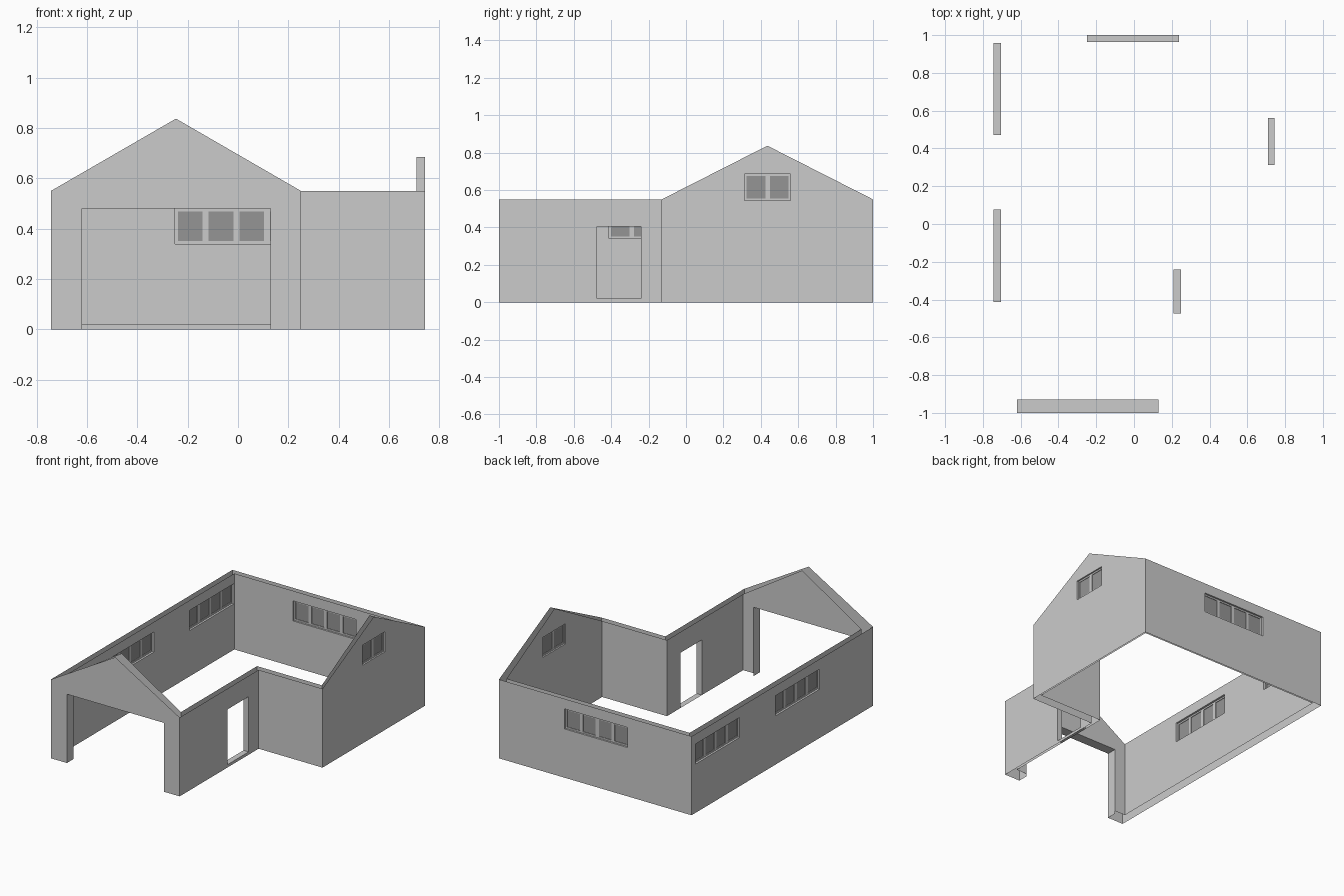
import bpy
import bmesh
from mathutils import Vector

cube = bpy.data.objects.get("Cube")
if cube:
    bpy.data.objects.remove(cube, do_unlink=True)


def material(name, grey):
    mat = bpy.data.materials.new(name)
    mat.use_nodes = True
    colour = (grey, grey, grey, 1)
    mat.diffuse_color = colour
    mat.node_tree.nodes["Principled BSDF"].inputs["Base Color"].default_value = colour
    return mat


WALL = material("wall_grey", 0.6)
GLASS = material("window_dark_grey", 0.3)

EAVE, RIDGE, FLOOR = 0.55, 0.837, 0.02
# Outside and inside planes of the L-shaped plan
LEFT, LEFT_IN = -0.743, -0.703
RIGHT, RIGHT_IN = 0.743, 0.71
FRONT, FRONT_IN = -1.0, -0.93
BACK, BACK_IN = 1.0, 0.963
SIDE, SIDE_IN = 0.25, 0.21
STEP, STEP_IN = -0.13, -0.09


def place(axis, u, d, z):
    """u runs along the wall, d is depth through it."""
    return Vector((u, d, z) if axis == "x" else (d, u, z))


def finish(name, bm, mat):
    mesh = bpy.data.meshes.new(name)
    bm.to_mesh(mesh)
    bm.free()
    mesh.materials.append(mat)
    bpy.context.collection.objects.link(bpy.data.objects.new(name, mesh))


def add_face(bm, points, facing):
    face = bm.faces.new([bm.verts.new(p) for p in points])
    face.normal_update()
    if face.normal.dot(facing) < 0:
        face.normal_flip()
    return face


def add_sheet(bm, axis, depth, outline, holes, facing):
    """Flat wall skin with rectangular openings cut through."""
    part = bmesh.new()
    add_face(part, [place(axis, u, depth, z) for u, z in outline], facing)
    for u0, u1, z0, z1 in holes:
        for u in (u0, u1):
            bmesh.ops.bisect_plane(part, geom=part.verts[:] + part.edges[:] + part.faces[:],
                                   plane_co=place(axis, u, 0, 0), plane_no=place(axis, 1, 0, 0))
        for z in (z0, z1):
            bmesh.ops.bisect_plane(part, geom=part.verts[:] + part.edges[:] + part.faces[:],
                                   plane_co=(0, 0, z), plane_no=(0, 0, 1))
    cut = []
    for face in part.faces:
        c = face.calc_center_median()
        u = c.x if axis == "x" else c.y
        if any(a < u < b and lo < c.z < hi for a, b, lo, hi in holes):
            cut.append(face)
    bmesh.ops.delete(part, geom=cut, context="FACES")
    temp = bpy.data.meshes.new("sheet")
    part.to_mesh(temp)
    part.free()
    bm.from_mesh(temp)
    bpy.data.meshes.remove(temp)


def add_reveal(bm, axis, outer, inner, hole):
    """Jambs, lintel and sill joining the two skins; no sill at ground level."""
    u0, u1, z0, z1 = hole
    mid = place(axis, (u0 + u1) / 2, (outer + inner) / 2, (z0 + z1) / 2)
    ring = [(u0, z0), (u0, z1), (u1, z1), (u1, z0)]
    sides = list(zip(ring, ring[1:]))
    if z0 > 0:
        sides.append((ring[3], ring[0]))
    for a, b in sides:
        points = [place(axis, u, d, z) for (u, z), d in
                  ((a, outer), (b, outer), (b, inner), (a, inner))]
        add_face(bm, points, mid - sum(points, Vector()) / 4)


def wall(name, axis, outer, inner, span, span_in, holes=(), gable=False):
    """Hollow wall: outer and inner skin, open along top and bottom."""
    bm = bmesh.new()
    sign = 1 if outer > inner else -1
    peak = (span[0] + span[1]) / 2
    for depth, (a, b), base, way in ((outer, span, 0, sign), (inner, span_in, FLOOR, -sign)):
        outline = [(a, base), (b, base), (b, EAVE)]
        if gable:
            outline.append((peak, RIDGE))
        outline.append((a, EAVE))
        add_sheet(bm, axis, depth, outline, holes, place(axis, 0, way, 0))
    for hole in holes:
        add_reveal(bm, axis, outer, inner, hole)
    bmesh.ops.remove_doubles(bm, verts=bm.verts, dist=0.0001)
    finish(name, bm, WALL)


def add_box(bm, axis, u0, u1, d0, d1, z0, z1):
    a, b = place(axis, u0, d0, z0), place(axis, u1, d1, z1)
    made = bmesh.ops.create_cube(bm, size=1)["verts"]
    for v in made:
        v.co = (a + b) / 2 + v.co * (b - a)


def window(name, axis, outer, inner, hole, count):
    """Frame bars with a dark pane in each bay."""
    u0, u1, z0, z1 = hole
    mid, rim, bar = (outer + inner) / 2, 0.011, 0.024
    pane = (u1 - u0 - 2 * rim - (count - 1) * bar) / count
    frame, glass = bmesh.new(), bmesh.new()
    d0, d1 = mid - 0.006, mid + 0.006
    for lo, hi in ((z0, z0 + rim), (z1 - rim, z1)):
        add_box(frame, axis, u0, u1, d0, d1, lo, hi)
    for lo, hi in ((u0, u0 + rim), (u1 - rim, u1)):
        add_box(frame, axis, lo, hi, d0, d1, z0 + rim, z1 - rim)
    for i in range(count):
        start = u0 + rim + i * (pane + bar)
        add_box(glass, axis, start, start + pane, mid - 0.002, mid + 0.002, z0 + rim, z1 - rim)
        if i < count - 1:
            add_box(frame, axis, start + pane, start + pane + bar, d0, d1, z0 + rim, z1 - rim)
    for bm in (frame, glass):
        bmesh.ops.recalc_face_normals(bm, faces=bm.faces)
    finish(name + "_frame", frame, WALL)
    finish(name + "_panes", glass, GLASS)


# Openings: start, end, bottom, top
LOW, HIGH = 0.34, 0.48
garage_opening = (-0.62, 0.13, 0, HIGH)
doorway = (-0.475, -0.24, FLOOR, 0.405)
left_front = (-0.412, 0.077, LOW, HIGH)
left_back = (0.47, 0.959, LOW, HIGH)
back_opening = (-0.25, 0.237, LOW, HIGH)
gable_opening = (0.312, 0.56, 0.545, 0.685)

# Walls
wall("front_gable_wall", "x", FRONT, FRONT_IN, (LEFT, SIDE), (LEFT_IN, SIDE_IN),
     [garage_opening], gable=True)
wall("doorway_wall", "y", SIDE, SIDE_IN, (FRONT, STEP), (FRONT_IN, STEP_IN), [doorway])
wall("step_wall", "x", STEP, STEP_IN, (SIDE, RIGHT), (SIDE_IN, RIGHT_IN))
wall("side_gable_wall", "y", RIGHT, RIGHT_IN, (STEP, BACK), (STEP_IN, BACK_IN),
     [gable_opening], gable=True)
wall("back_wall", "x", BACK, BACK_IN, (LEFT, RIGHT), (LEFT_IN, RIGHT_IN), [back_opening])
wall("long_wall", "y", LEFT, LEFT_IN, (FRONT, BACK), (FRONT_IN, BACK_IN),
     [left_front, left_back])

# Windows
window("long_front_window", "y", LEFT, LEFT_IN, left_front, 4)
window("long_back_window", "y", LEFT, LEFT_IN, left_back, 4)
window("back_window", "x", BACK, BACK_IN, back_opening, 4)
window("gable_window", "y", RIGHT, RIGHT_IN, gable_opening, 2)
